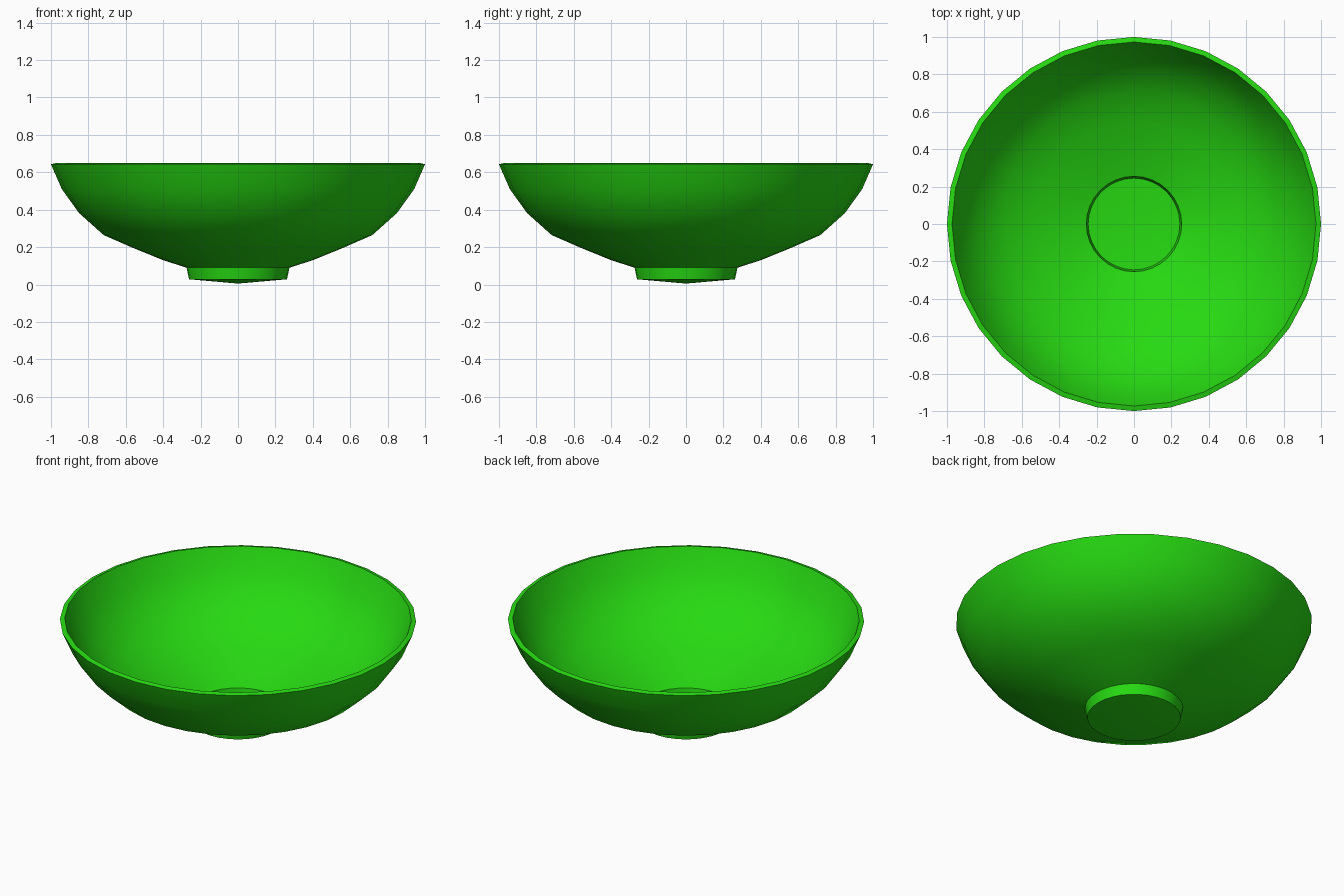
import bpy
import bmesh
import math

default = bpy.data.objects.get("Cube")
if default:
    bpy.data.objects.remove(default, do_unlink=True)

SEGMENTS = 32

# Single glaze colour
green = bpy.data.materials.new("bright green")
green.diffuse_color = (0.02, 0.70, 0.006, 1)
green.use_nodes = True
green.node_tree.nodes["Principled BSDF"].inputs["Base Color"].default_value = (0.02, 0.70, 0.006, 1)


def lathe(name, profile):
    """Revolve (radius, height) points about z; radius 0 makes a pole."""
    bm = bmesh.new()
    rings = []
    for r, z in profile:
        if r == 0:
            rings.append([bm.verts.new((0, 0, z))] * SEGMENTS)
        else:
            angles = [2 * math.pi * i / SEGMENTS for i in range(SEGMENTS)]
            rings.append([bm.verts.new((r * math.cos(a), r * math.sin(a), z)) for a in angles])
    for low, high in zip(rings, rings[1:]):
        for i in range(SEGMENTS):
            j = (i + 1) % SEGMENTS
            corners = dict.fromkeys((low[i], low[j], high[j], high[i]))
            bm.faces.new(list(corners))
    mesh = bpy.data.meshes.new(name)
    bm.to_mesh(mesh)
    bm.free()
    mesh.materials.append(green)
    obj = bpy.data.objects.new(name, mesh)
    bpy.context.collection.objects.link(obj)
    bpy.ops.object.select_all(action='DESELECT')
    obj.select_set(True)
    bpy.context.view_layer.objects.active = obj
    bpy.ops.object.shade_smooth_by_angle(angle=math.radians(30))
    return obj


# Bowl: up the outer wall, over the rim, down the inside
lathe("bowl", [
    (0.275, 0.09), (0.40, 0.13), (0.555, 0.193), (0.718, 0.264),
    (0.85, 0.382), (0.942, 0.51), (1.0, 0.643),
    (0.973, 0.65), (0.918, 0.52), (0.83, 0.398), (0.70, 0.285),
    (0.545, 0.214), (0.40, 0.152), (0.255, 0.106),
])

# Foot: shallow convex underside and flared side
lathe("foot", [(0, 0.005), (0.262, 0.028), (0.275, 0.09)])

# Recess in the bowl floor above the foot
lathe("foot_recess", [(0.255, 0.106), (0.245, 0.045), (0, 0.025)])
